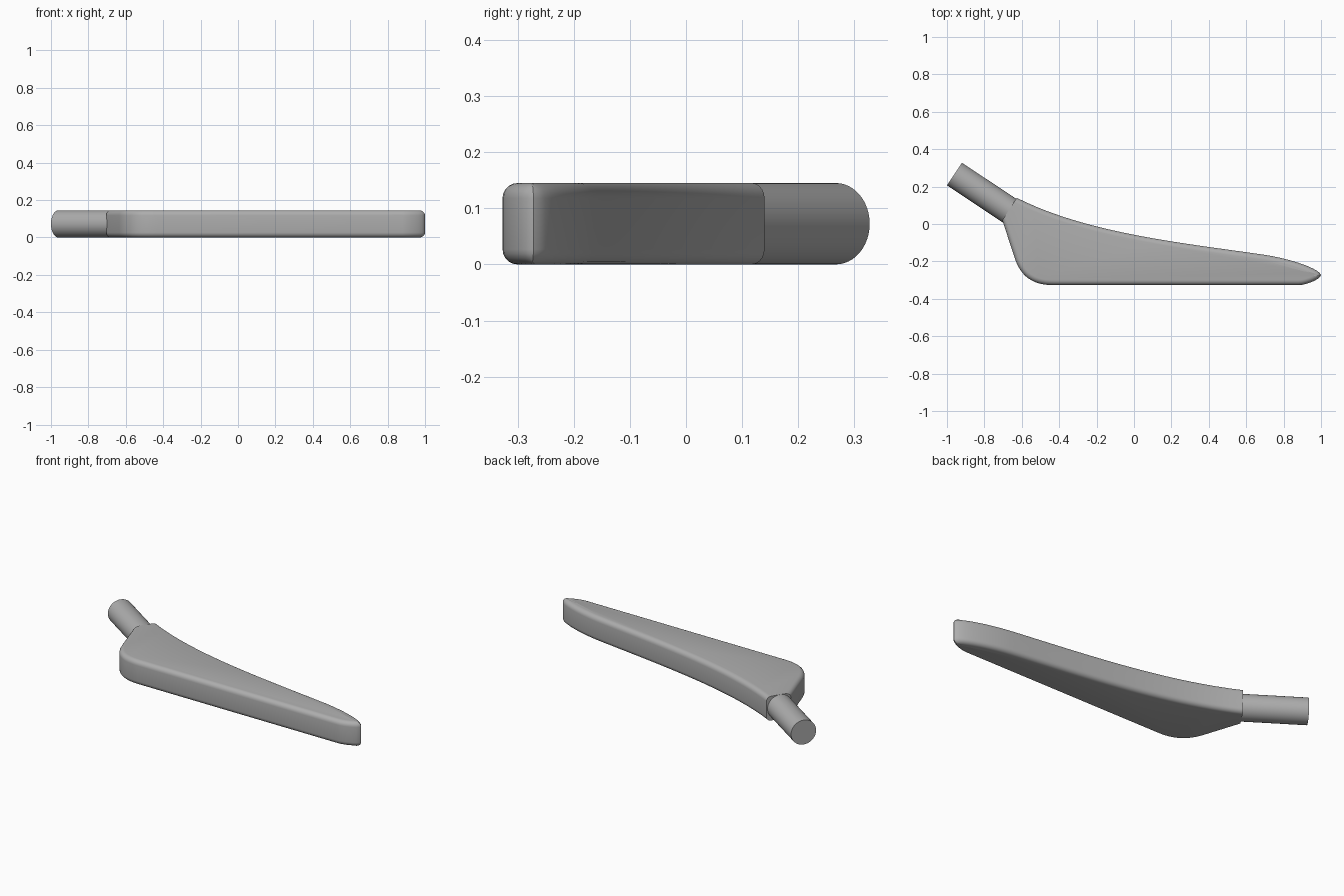
import bpy, bmesh
from mathutils import Vector
from mathutils.geometry import interpolate_bezier

cube = bpy.data.objects.get("Cube")
if cube:
    bpy.data.objects.remove(cube)

HEIGHT = 0.145
ROUNDING = 0.027

grey = bpy.data.materials.new("plain_grey")
grey.use_nodes = True
colour = (0.42, 0.42, 0.42, 1)
grey.diffuse_color = colour
grey.node_tree.nodes["Principled BSDF"].inputs["Base Color"].default_value = colour


def finish(name, bm):
    """Turn a bmesh into a smooth shaded object with crisp hard edges."""
    bmesh.ops.recalc_face_normals(bm, faces=bm.faces)
    mesh = bpy.data.meshes.new(name)
    bm.to_mesh(mesh)
    bm.free()
    obj = bpy.data.objects.new(name, mesh)
    bpy.context.collection.objects.link(obj)
    mesh.materials.append(grey)
    bpy.ops.object.select_all(action='DESELECT')
    obj.select_set(True)
    bpy.context.view_layer.objects.active = obj
    bpy.ops.object.shade_smooth_by_angle(angle=0.6)
    return obj


# Blade outline: each curve is start, two handles, end, sample count
root_back, root_front = (-0.627, 0.14), (-0.704, 0.02)
tip = (1.0, -0.272)
curves = [
    (root_back, (-0.25, -0.05), (0.25, -0.10), (0.7, -0.165), 24),
    ((0.7, -0.165), (0.83, -0.185), (0.985, -0.235), tip, 12),
    (tip, (1.0, -0.295), (0.92, -0.327), (0.88, -0.327), 8),
    ((-0.43, -0.327), (-0.53, -0.327), (-0.60, -0.29), (-0.635, -0.19), 14),
]
outline = []
for *points, count in curves:
    for p in interpolate_bezier(*[Vector((x, y, 0)) for x, y in points], count):
        if not outline or (p - outline[-1]).length > 1e-4:
            outline.append(p)
outline.append(Vector((*root_front, 0)))

# Blade: extruded outline, rims rounded everywhere except the flat root
bm = bmesh.new()
bottom = bm.faces.new([bm.verts.new(p) for p in outline])
extruded = bmesh.ops.extrude_face_region(bm, geom=[bottom], use_keep_orig=True)["geom"]
bmesh.ops.translate(bm, vec=(0, 0, HEIGHT),
                    verts=[g for g in extruded if isinstance(g, bmesh.types.BMVert)])
root_mid = (Vector(root_back) + Vector(root_front)) / 2


def is_rounded(edge):
    a, b = (v.co for v in edge.verts)
    at_root = (((a + b) / 2).xy - root_mid).length < 0.01
    return abs(a.z - b.z) < 1e-5 and not at_root


bmesh.ops.bevel(bm, geom=[e for e in bm.edges if is_rounded(e)], offset=ROUNDING,
                segments=5, profile=0.5, affect='EDGES', clamp_overlap=False)
finish("blade", bm)

# Shank: round peg leaving the root at an angle
outer = Vector((-0.96, 0.267, HEIGHT / 2))
inner = Vector((-0.65, 0.061, HEIGHT / 2))
axis = inner - outer
bm = bmesh.new()
bmesh.ops.create_cone(bm, cap_ends=True, segments=48, radius1=HEIGHT / 2,
                      radius2=HEIGHT / 2, depth=axis.length)
shank = finish("shank", bm)
shank.location = (outer + inner) / 2
shank.rotation_euler = axis.to_track_quat('Z', 'Y').to_euler()
